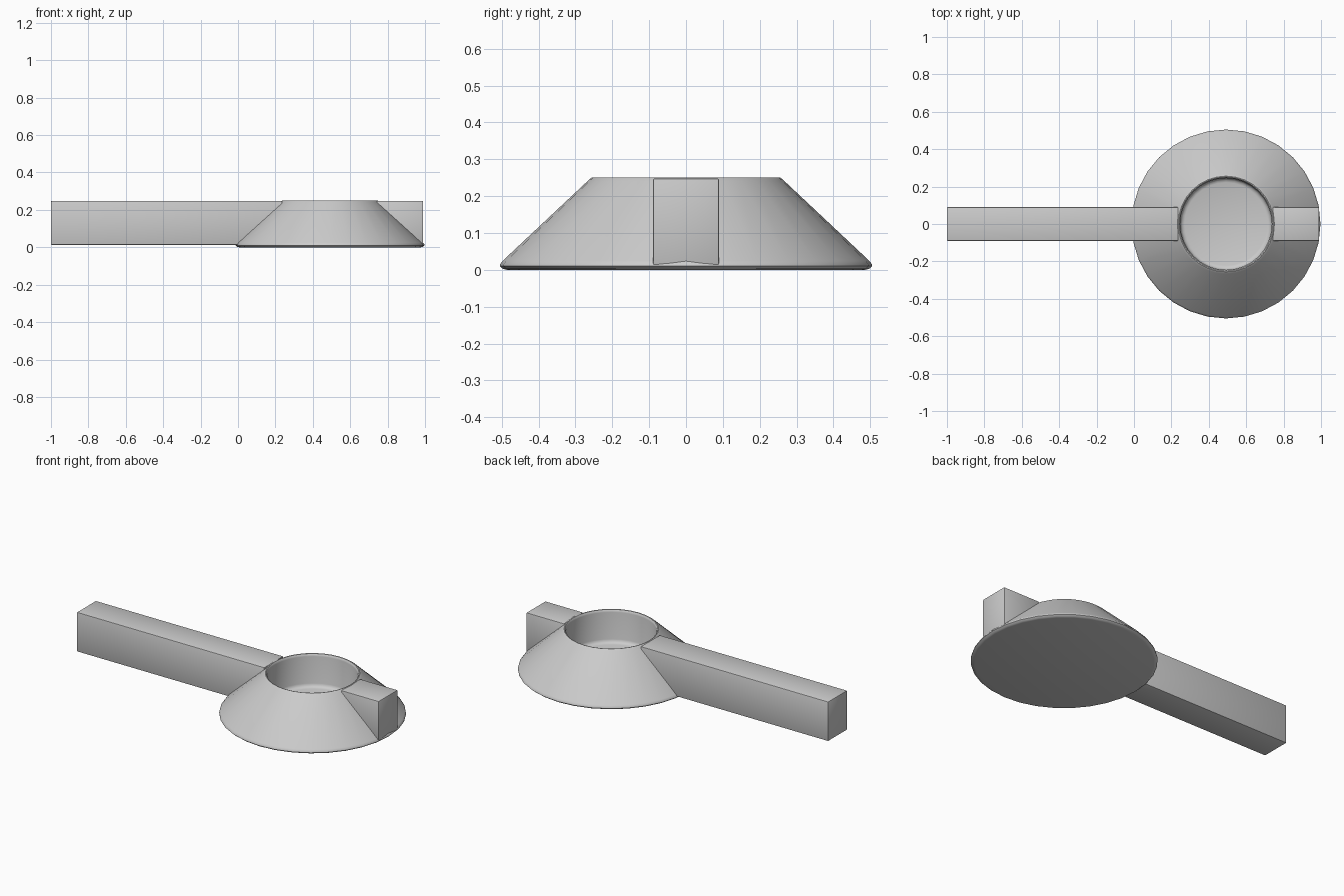
import bpy, bmesh
from math import radians

cube = bpy.data.objects.get("Cube")
if cube:
    bpy.data.objects.remove(cube)

CENTRE_X = 0.492
SEGMENTS = 32


def add_object(name, bm):
    mesh = bpy.data.meshes.new(name)
    bm.to_mesh(mesh)
    bm.free()
    obj = bpy.data.objects.new(name, mesh)
    bpy.context.collection.objects.link(obj)
    bpy.ops.object.select_all(action='DESELECT')
    obj.select_set(True)
    bpy.context.view_layer.objects.active = obj
    bpy.ops.object.shade_smooth_by_angle(angle=radians(35))
    return obj


def lathe(name, profile):
    """Revolve an (r, z) profile that starts and ends on the axis."""
    bm = bmesh.new()
    verts = [bm.verts.new((r, 0, z)) for r, z in profile]
    edges = [bm.edges.new(pair) for pair in zip(verts, verts[1:])]
    bmesh.ops.spin(bm, geom=verts + edges, cent=(0, 0, 0), axis=(0, 0, 1),
                   angle=radians(360), steps=SEGMENTS)
    bmesh.ops.remove_doubles(bm, verts=bm.verts, dist=0.0005)
    bmesh.ops.recalc_face_normals(bm, faces=bm.faces)
    return add_object(name, bm)


def bar(name, x0, x1):
    """Square-edged bar with slightly softened edges."""
    low, high, width = 0.013, 0.248, 0.18
    bm = bmesh.new()
    bmesh.ops.create_cube(bm, size=1)
    bmesh.ops.scale(bm, vec=(x1 - x0, width, high - low), verts=bm.verts)
    bmesh.ops.translate(bm, vec=((x0 + x1) / 2, 0, (low + high) / 2), verts=bm.verts)
    bmesh.ops.bevel(bm, geom=bm.edges[:], offset=0.005, segments=2,
                    profile=0.5, affect='EDGES')
    return add_object(name, bm)


# Conical base with rounded lip, rim and hollow cup
base = lathe("cup_base", [
    (0, 0), (0.485, 0), (0.497, 0.003), (0.505, 0.01), (0.504, 0.016), (0.497, 0.025),
    (0.267, 0.241), (0.262, 0.246), (0.256, 0.25), (0.251, 0.249), (0.247, 0.244),
    (0.245, 0.235), (0.245, 0.075), (0.241, 0.064), (0.234, 0.057), (0.222, 0.053),
    (0, 0.053)])
base.location.x = CENTRE_X

# Long handle and short thumb stub on opposite sides of the cup
bar("handle", -1.0, CENTRE_X - 0.256)
bar("thumb_stub", CENTRE_X + 0.25, 0.99)
